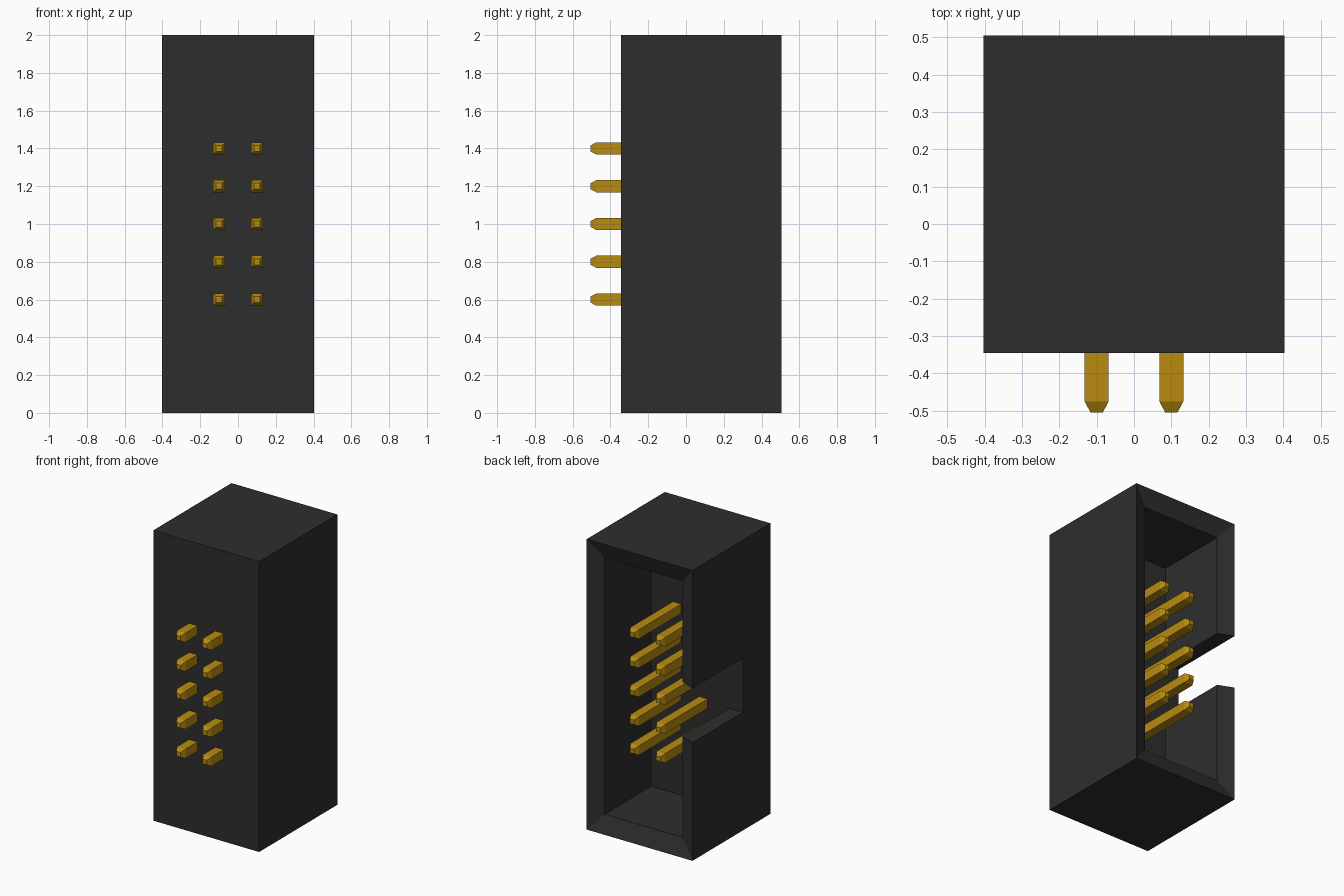
import bpy
import bmesh

cube = bpy.data.objects.get("Cube")
if cube:
    bpy.data.objects.remove(cube, do_unlink=True)


def material(name, rgb):
    mat = bpy.data.materials.new(name)
    mat.use_nodes = True
    mat.diffuse_color = (*rgb, 1)
    mat.node_tree.nodes["Principled BSDF"].inputs["Base Color"].default_value = (*rgb, 1)
    return mat


def loft(name, rings, mat):
    """Skin rectangular rings (half x, half z, y) along y and cap both ends."""
    bm = bmesh.new()
    loops = []
    for hx, hz, y in rings:
        corners = ((-hx, -hz), (hx, -hz), (hx, hz), (-hx, hz))
        loops.append([bm.verts.new((x, y, z)) for x, z in corners])
    for a, b in zip(loops, loops[1:]):
        for i in range(4):
            j = (i + 1) % 4
            bm.faces.new((a[i], a[j], b[j], b[i]))
    bm.faces.new(loops[0])
    bm.faces.new(loops[-1])
    bmesh.ops.recalc_face_normals(bm, faces=bm.faces)
    mesh = bpy.data.meshes.new(name)
    bm.to_mesh(mesh)
    bm.free()
    mesh.materials.append(mat)
    obj = bpy.data.objects.new(name, mesh)
    bpy.context.collection.objects.link(obj)
    return obj


black = material("black plastic", (0.027, 0.027, 0.027))
gold = material("gold metal", (0.48, 0.26, 0.005))

FRONT, BACK, FLOOR = -0.345, 0.505, -0.045
HX, HZ = 0.403, 1.0            # outer half sizes
IX, IZ = 0.297, 0.883          # cavity half sizes

# Housing: solid base, outer walls, sloped lip, cavity walls and floor
housing = loft("housing", [
    (HX, HZ, FRONT), (HX, HZ, BACK),
    (IX, IZ, BACK - 0.044), (IX, IZ, FLOOR)], black)
housing.location.z = 1.0

# Keying notch through the wall on the -x side
cutter = loft("notch_cutter", [(0.15, 0.187, FLOOR), (0.15, 0.187, 0.7)], black)
cutter.location = (-0.36, 0, 1.0)
cutter.hide_render = True
cut = housing.modifiers.new("notch", "BOOLEAN")
cut.operation = "DIFFERENCE"
cut.solver = "EXACT"
cut.object = cutter
bpy.context.view_layer.objects.active = housing
bpy.ops.object.modifier_apply(modifier=cut.name)
bpy.data.objects.remove(cutter, do_unlink=True)

# Contact pins with tapered tips, two columns of five
W, TIP = 0.032, 0.016
for side, x in (("right", -0.1), ("left", 0.1)):
    for row in range(5):
        pin = loft(f"pin_{side}_{row + 1}", [
            (TIP, TIP, -0.505), (W, W, -0.475),
            (W, W, 0.415), (TIP, TIP, 0.445)], gold)
        pin.location = (x, 0, 0.6 + 0.2 * row)
